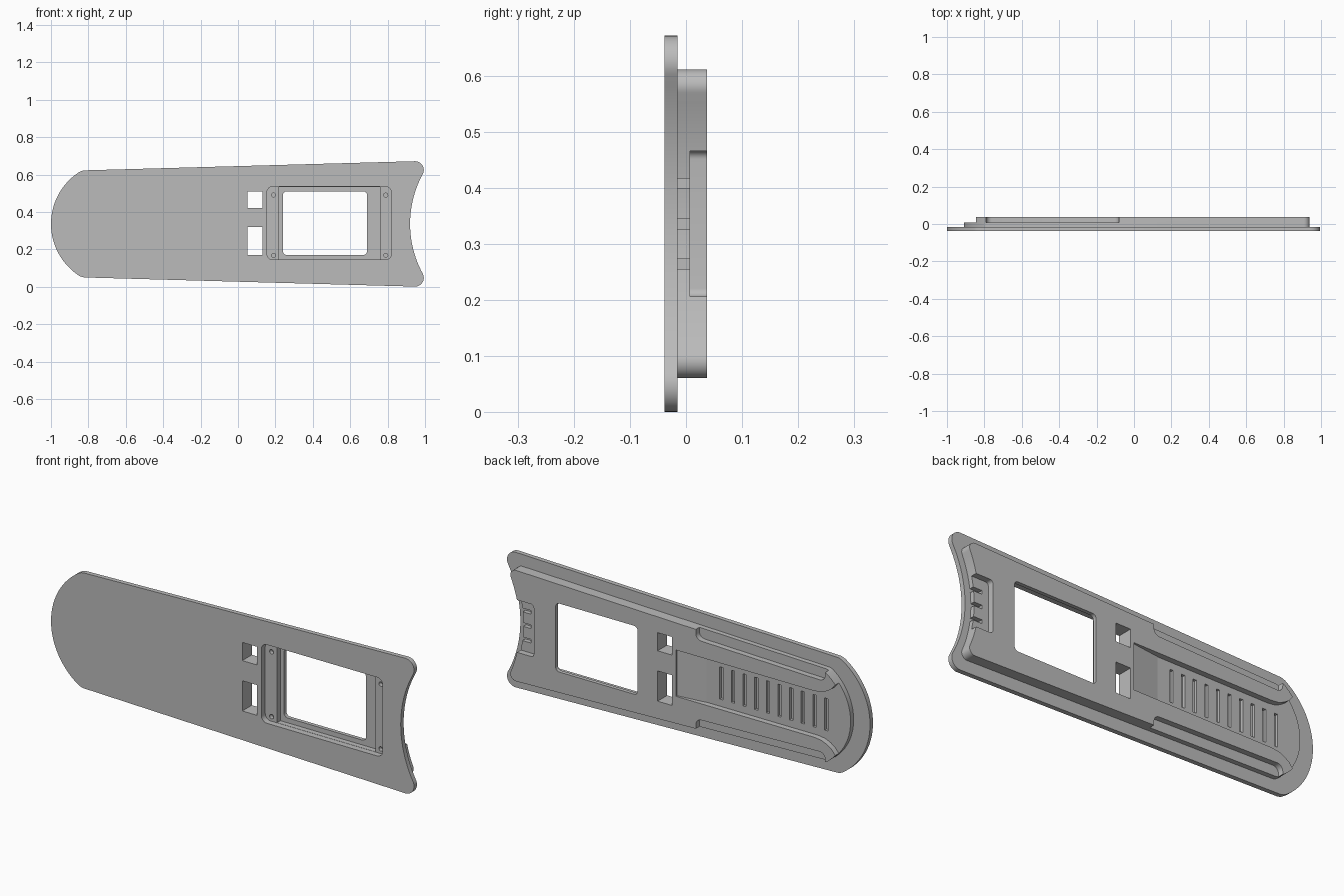
import bpy, bmesh
from math import sin, cos, pi, sqrt, atan2

MID = 0.336                      # height of the long centre line
FRONT, STEP, FLOOR, BACK = -0.038, -0.015, 0.009, 0.037

if "Cube" in bpy.data.objects:
    bpy.data.objects.remove(bpy.data.objects["Cube"])

grey = bpy.data.materials.new("plain_grey")
grey.use_nodes = True
COLOUR = (0.5, 0.5, 0.5, 1)
grey.diffuse_color = COLOUR
grey.node_tree.nodes["Principled BSDF"].inputs["Base Color"].default_value = COLOUR


def prism(name, points, y0, y1):
    """Extrude an x-z outline from y0 to y1."""
    bm = bmesh.new()
    face = bm.faces.new([bm.verts.new((x, y0, z)) for x, z in points])
    moved = bmesh.ops.extrude_face_region(bm, geom=[face])["geom"]
    for v in moved:
        if isinstance(v, bmesh.types.BMVert):
            v.co.y = y1
    bmesh.ops.recalc_face_normals(bm, faces=bm.faces)
    mesh = bpy.data.meshes.new(name)
    bm.to_mesh(mesh)
    bm.free()
    mesh.materials.append(grey)
    obj = bpy.data.objects.new(name, mesh)
    bpy.context.collection.objects.link(obj)
    return obj


def arc(cx, cz, r, a0, a1, n):
    return [(cx + r * cos(a0 + (a1 - a0) * i / n),
             cz + r * sin(a0 + (a1 - a0) * i / n)) for i in range(n + 1)]


def rounded(x0, x1, z0, z1, r=0.0):
    """Rectangle outline with rounded corners."""
    if r == 0:
        return [(x0, z0), (x1, z0), (x1, z1), (x0, z1)]
    pts = []
    for k, (x, z) in enumerate([(x1 - r, z1 - r), (x0 + r, z1 - r),
                                (x0 + r, z0 + r), (x1 - r, z0 + r)]):
        pts += arc(x, z, r, k * pi / 2, (k + 1) * pi / 2, 6)
    return pts


def half(x):
    """Half width of the plate along its length."""
    return 0.309 + 0.0275 * x


def mirror(points):
    return [(x, 2 * MID - z) for x, z in points]


def plate(side, left, left_r, left_fillet, right, right_r, right_fillet):
    """Tapered outline with a convex left end and a concave right end."""
    # concave end, then its rounded corner
    h = half(0.95) - side - right_fillet
    cx = right + right_r
    fx = cx - sqrt((right_r + right_fillet) ** 2 - h * h)
    a = atan2(h, fx - cx)
    top = arc(cx, MID, right_r, pi, a, 12)[:-1]
    top += arc(fx, MID + h, right_fillet, a - pi, pi / 2, 12)
    # rounded corner into the convex end
    h = half(-0.82) - side - left_fillet
    cx = left + left_r
    fx = cx - sqrt((left_r - left_fillet) ** 2 - h * h)
    a = atan2(h, fx - cx)
    top += arc(fx, MID + h, left_fillet, pi / 2, a, 8)
    top += arc(cx, MID, left_r, a, pi, 14)[1:]
    return top + mirror(top)[-2:0:-1]


def combine(target, tool, operation="DIFFERENCE"):
    mod = target.modifiers.new("cut", "BOOLEAN")
    mod.operation, mod.solver, mod.object = operation, "EXACT", tool
    bpy.context.view_layer.objects.active = target
    bpy.ops.object.modifier_apply(modifier=mod.name)
    bpy.data.objects.remove(tool)


# Flange with the thicker raised block on its back
body = prism("cover_plate", plate(0, -1, 0.33, 0.07, 0.92, 0.556, 0.047), FRONT, STEP)
combine(body, prism("back_block", plate(0.06, -0.91, 0.27, 0.05, 0.888, 0.59, 0.03),
                    STEP - 0.004, BACK), "UNION")


def cut(points, y0, y1):
    combine(body, prism("cutter", points, y0, y1))


# Sunken channel between the rails, flaring towards the convex end
edge = [(-0.12, MID + 0.115), (-0.73, MID + 0.115), (-0.77, MID + 0.12),
        (-0.80, MID + 0.133), (-0.825, MID + 0.15), (-0.85, MID + 0.18),
        (-0.85, MID + 0.3), (-1.1, MID + 0.3)]
cut(edge + mirror(edge)[::-1], FLOOR, 0.1)

# Ramp leading into the channel
ramp = prism("ramp_cutter", rounded(-0.13, 0.03, MID - 0.115, MID + 0.115), FLOOR, 0.1)
for v in ramp.data.vertices:
    if v.co.x > 0 and v.co.y < 0.05:
        v.co.y = BACK - 0.008
combine(body, ramp)

# Long notches along the outside of both rails
r = 0.03
notch = [(-0.08, MID + 0.4), (-0.79, MID + 0.4)]
notch += arc(-0.79 + r, MID + 0.178 + r, r, pi, 1.5 * pi, 6)
notch += arc(-0.08 - r, MID + 0.196 + r, r, 1.5 * pi, 2 * pi, 6)
cut(notch, FLOOR, 0.1)
cut(mirror(notch), FLOOR, 0.1)

# Row of grip slots in the channel floor
for i in range(10):
    x = -0.2 - i * 0.064
    cut(rounded(x - 0.009, x + 0.009, MID - 0.08, MID + 0.08), FLOOR - 0.014, 0.1)

# Recess at the concave end with three open slots
cut(rounded(0.81, 1.2, MID - 0.13, MID + 0.13, 0.015), 0.007, 0.1)
for z in (-0.0715, 0, 0.0715):
    cut(rounded(0.845, 1.2, MID + z - 0.009, MID + z + 0.009), STEP, 0.1)

# Front pocket: shallow end shelves, deeper middle, screw holes
cut(rounded(0.155, 0.82, 0.145, 0.535, 0.03), -0.1, -0.008)
cut(rounded(0.22, 0.76, 0.146, 0.534), -0.1, 0.018)
for x in (0.19, 0.79):
    for z in (0.168, 0.49):
        cut(arc(x, z, 0.011, 0, 2 * pi * 15 / 16, 15), -0.1, 0.012)

# Main window and the two small openings
cut(rounded(0.24, 0.69, 0.17, 0.51, 0.02), -0.1, 0.1)
for z0, z1 in ((0.17, 0.32), (0.42, 0.51)):
    cut(rounded(0.05, 0.13, z0, z1), -0.1, 0.1)

body.select_set(True)
bpy.context.view_layer.objects.active = body
bpy.ops.object.shade_smooth_by_angle(angle=0.5)
